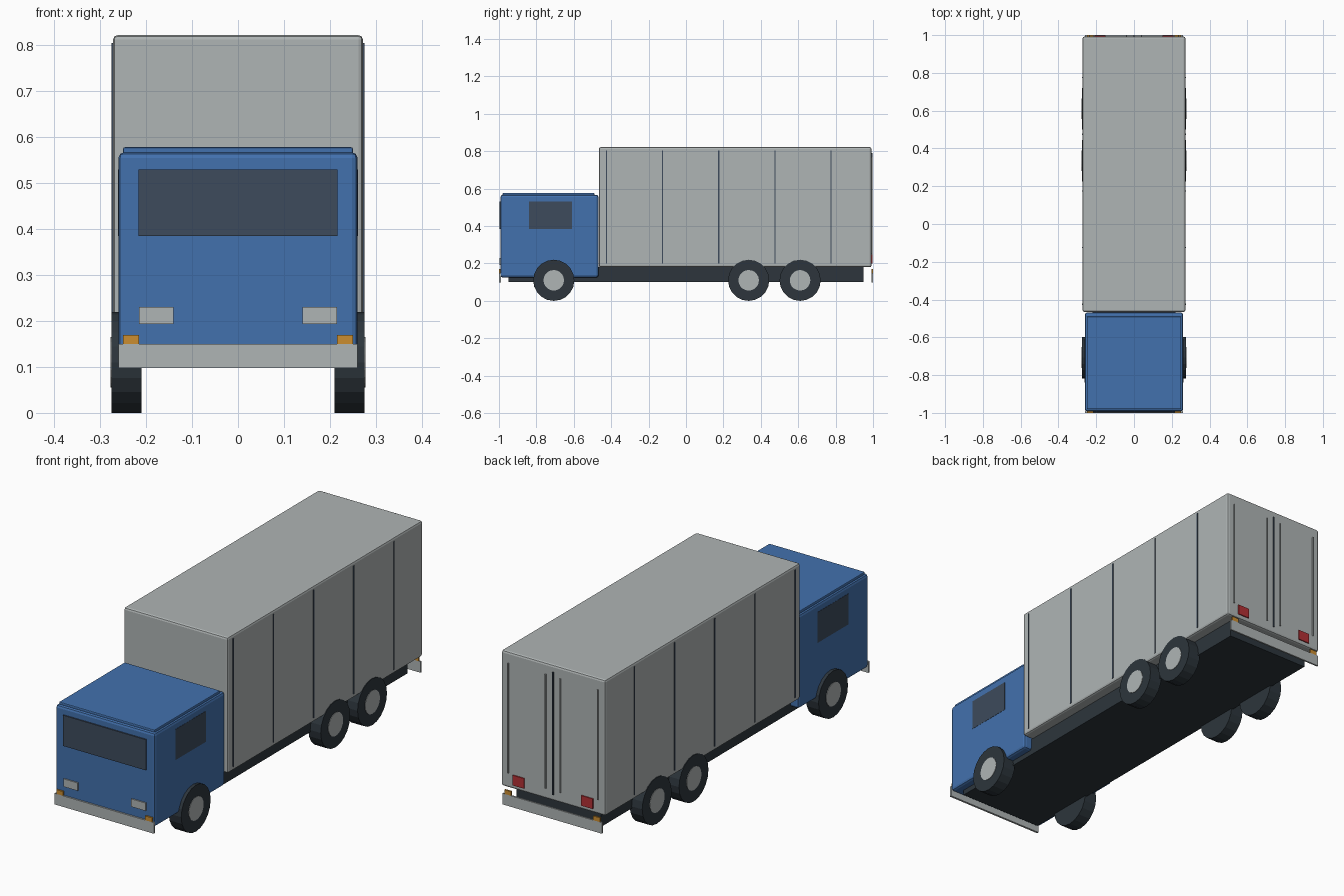
import bpy
import math

default = bpy.data.objects.get("Cube")
if default:
    bpy.data.objects.remove(default, do_unlink=True)


def material(name, rgb):
    m = bpy.data.materials.new(name)
    m.use_nodes = True
    color = (*rgb, 1)
    m.diffuse_color = color
    m.node_tree.nodes["Principled BSDF"].inputs["Base Color"].default_value = color
    return m


BLUE = material("cab blue", (0.055, 0.165, 0.42))
GREY = material("panel grey", (0.43, 0.46, 0.46))
DARK = material("rubber and chassis", (0.026, 0.036, 0.045))
GLASS = material("window glass", (0.047, 0.07, 0.107))
ORANGE = material("indicator orange", (0.6, 0.27, 0.03))
RED = material("tail lamp red", (0.45, 0.03, 0.035))


def box(name, x, y, z, mat, bevel=0):
    """Box between the given (low, high) limits on each axis."""
    spans = (x, y, z)
    bpy.ops.mesh.primitive_cube_add(size=1, location=[(a + b) / 2 for a, b in spans])
    o = bpy.context.object
    o.name = name
    o.scale = [abs(b - a) for a, b in spans]
    bpy.ops.object.transform_apply(location=False, rotation=False, scale=True)
    o.data.materials.append(mat)
    if bevel:
        mod = o.modifiers.new("soft edges", "BEVEL")
        mod.width = bevel
        mod.segments = 2
    return o


def pair(name, x, y, z, mat):
    """The same box on the left and the right."""
    box(name + "_left", x, y, z, mat)
    box(name + "_right", (-x[1], -x[0]), y, z, mat)


def cylinder(name, radius, x, y, z, mat):
    bpy.ops.mesh.primitive_cylinder_add(
        vertices=20, radius=radius, depth=abs(x[1] - x[0]),
        location=((x[0] + x[1]) / 2, y, z), rotation=(0, math.pi / 2, 0))
    o = bpy.context.object
    o.name = name
    o.data.materials.append(mat)


# Main volumes
box("chassis", (-0.22, 0.22), (-0.95, 0.95), (0.1, 0.182), DARK)
box("cab", (-0.26, 0.26), (-0.992, -0.468), (0.125, 0.567), BLUE, 0.012)
box("cab_roof", (-0.25, 0.25), (-0.98, -0.49), (0.555, 0.578), BLUE, 0.004)
box("cargo_box", (-0.272, 0.272), (-0.466, 0.992), (0.18, 0.822), GREY, 0.01)

# Cab front and side details
FRONT = (-1.0, -0.99)
box("windshield", (-0.217, 0.217), (-0.998, -0.99), (0.385, 0.53), GLASS)
pair("side_window", (0.255, 0.261), (-0.84, -0.61), (0.385, 0.53), GLASS)
pair("headlight", (0.14, 0.215), (-0.998, -0.99), (0.193, 0.23), GREY)

# Bumpers and corner indicators at both ends
for end, span in (("front", FRONT), ("rear", (0.992, 1.0))):
    box(end + "_bumper", (-0.26, 0.26), span, (0.098, 0.15), GREY)
    pair(end + "_indicator", (0.215, 0.25), span, (0.15, 0.17), ORANGE)

# Vertical seams on the cargo sides
for i in range(5):
    y = -0.425 + 0.3 * i
    pair(f"side_seam_{i + 1}", (0.27, 0.275), (y - 0.003, y + 0.003), (0.2, 0.805), GLASS)

# Rear doors: centre seam, locking bars, hinges and lamps
REAR = (0.99, 0.997)
box("door_seam", (-0.003, 0.003), REAR, (0.21, 0.79), GLASS)
pair("door_bar", (0.036, 0.042), REAR, (0.23, 0.77), GREY)
pair("door_hinge", (0.232, 0.237), REAR, (0.25, 0.77), GREY)
pair("tail_lamp", (0.15, 0.21), REAR, (0.2, 0.248), RED)

# Wheels with pale hubs
for axle, y in (("front", -0.707), ("middle", 0.335), ("rear", 0.61)):
    for side, s in (("left", 1), ("right", -1)):
        cylinder(f"{axle}_tyre_{side}", 0.11, (0.21 * s, 0.275 * s), y, 0.11, DARK)
        cylinder(f"{axle}_hub_{side}", 0.055, (0.25 * s, 0.277 * s), y, 0.11, GREY)
